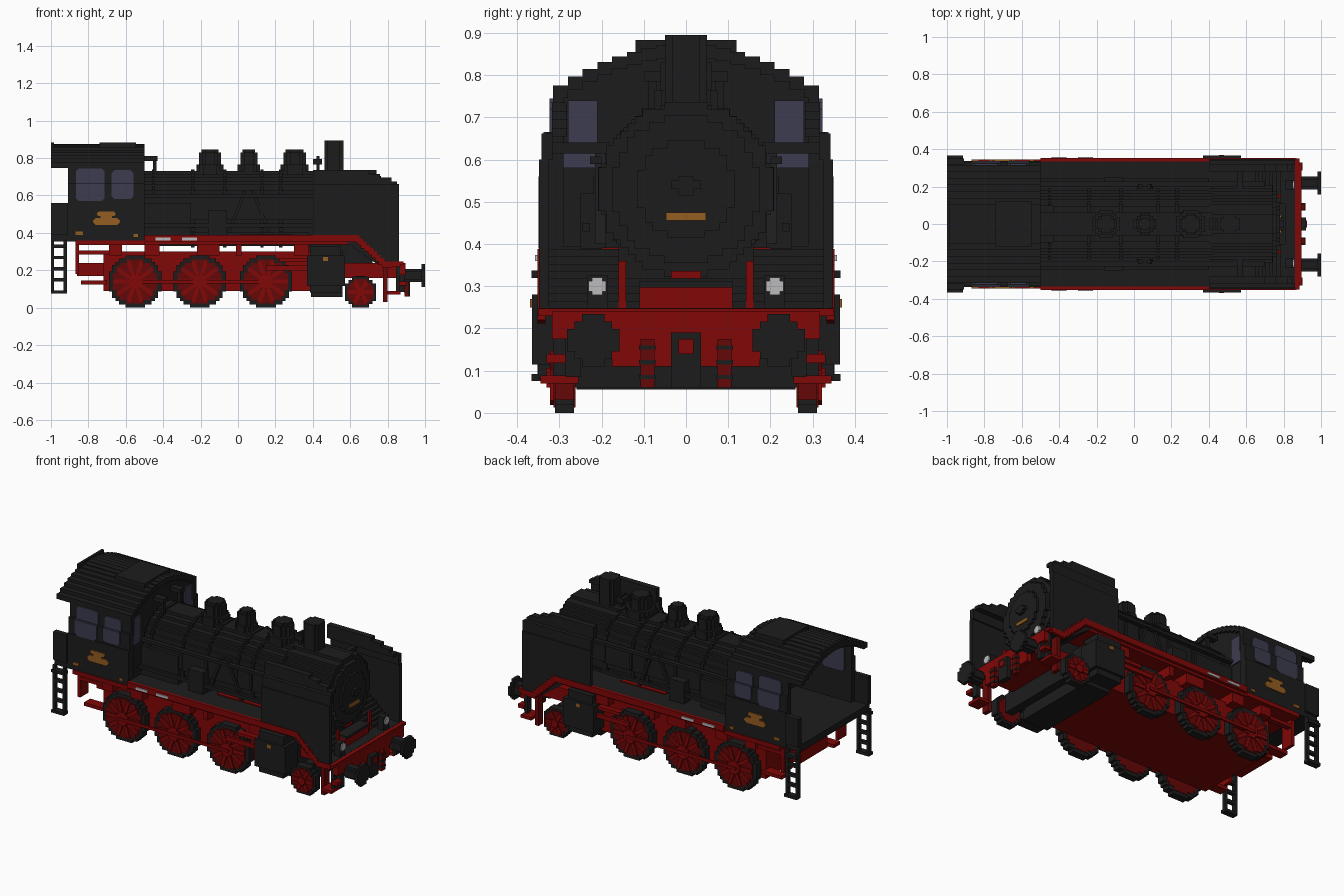
import bpy, bmesh, math
from mathutils import Vector

STEP = .0175  # step size of the blocky style
PLATE = .008  # thickness of painted plates

cube = bpy.data.objects.get("Cube")
if cube:
    bpy.data.objects.remove(cube)


def material(name, red, green, blue):
    colour = (red, green, blue, 1)
    made = bpy.data.materials.new(name)
    made.use_nodes = True
    made.diffuse_color = colour
    made.node_tree.nodes["Principled BSDF"].inputs["Base Color"].default_value = colour
    return made


BLACK = material("black", .012, .012, .012)
RED = material("red", .22, .002, .002)
DARK_RED = material("dark red", .13, .002, .002)
GLASS = material("window blue", .045, .045, .08)
GOLD = material("gold", .3, .11, .015)
WHITE = material("pale grey", .5, .5, .5)


def prism(name, outlines, axis, low, high, colour, mirror=False):
    """Extrude outlines along an axis, optionally mirrored to the other side."""
    if not isinstance(outlines[0], list):
        outlines = [outlines]
    place = {"x": lambda point, depth: (depth, point[0], point[1]),
             "y": lambda point, depth: (point[0], depth, point[1]),
             "z": lambda point, depth: (point[0], point[1], depth)}[axis]
    bm = bmesh.new()
    for outline in outlines:
        points = [p for i, p in enumerate(outline) if math.dist(p, outline[i - 1]) > STEP / 1000]
        for side in ((1, -1) if mirror else (1,)):
            start, end = [[bm.verts.new(place(p, depth)) for p in points] for depth in (low, high)]
            for vert in start + end:
                vert.co.y *= side
            bm.faces.new(start)
            bm.faces.new(end)
            for i in range(len(start)):
                bm.faces.new((start[i - 1], start[i], end[i], end[i - 1]))
    bmesh.ops.recalc_face_normals(bm, faces=bm.faces)
    mesh = bpy.data.meshes.new(name)
    bm.to_mesh(mesh)
    bm.free()
    mesh.materials.append(colour)
    bpy.context.scene.collection.objects.link(bpy.data.objects.new(name, mesh))


def rect(left, right, bottom, top):
    return [(left, bottom), (right, bottom), (right, top), (left, top)]


def box(name, x, y, z, colour, mirror=False):
    prism(name, rect(*x, *z), "y", *y, colour, mirror)


def middle_box(name, x, half_width, z, colour):
    box(name, x, (-half_width, half_width), z, colour)


def pair(name, x, y, z, colour):
    box(name, x, y, z, colour, mirror=True)


def disc(across, up, radius):
    """Stair-step circle."""
    count = max(5, round(2 * radius / STEP))
    height = 2 * radius / count
    odd = count % 2 / 2
    right, left = [], []
    for i in range(count):
        low = i * height - radius
        chord = math.sqrt(radius ** 2 - (low + height / 2) ** 2)
        width = (round(chord / height - odd) + odd) * height
        for level in (up + low, up + low + height):
            right.append((across + width, level))
            left.append((across - width, level))
    return right + left[::-1]


# Boiler, smokebox and bands
AXIS = .53
prism("boiler", disc(0, AXIS, .2), "x", -.5, .42, BLACK)
prism("smokebox", disc(0, AXIS, .207), "x", .4, .74, BLACK)
for i, x in enumerate((-.46, -.25, -.08, .12, .22)):
    prism(f"boiler_band_{i}", disc(0, AXIS, .208), "x", x, x + STEP, BLACK)
prism("smokebox_door", disc(0, AXIS, .175), "x", .74, .765, BLACK)
prism("door_centre", disc(0, AXIS, .115), "x", .765, .78, BLACK)
middle_box("door_handle", (.78, .8), 2 * STEP, (.53, .55), BLACK)
middle_box("door_latch", (.78, .8), STEP, (.515, .56), BLACK)
middle_box("front_plate", (.78, .78 + PLATE), .047, (.456, .475), GOLD)
middle_box("firebox", (-.5, -.25), .22, (.37, .56), BLACK)

# Chimney and domes
prism("chimney", disc(.513, 0, .05), "z", .7, .895, BLACK)
for i, (x, radius) in enumerate(((-.15, .058), (.058, .045), (.303, .06))):
    prism(f"dome_base_{i}", disc(x, 0, radius + .015), "z", .7, .765, BLACK)
    prism(f"dome_{i}", disc(x, 0, radius), "z", .765, .83, BLACK)
    prism(f"dome_cap_{i}", disc(x, 0, radius - .012), "z", .83, .846, BLACK)
middle_box("bell_post", (.42, .437), .02, (.73, .81), BLACK)
middle_box("bell", (.4, .45), .03, (.765, .795), BLACK)
pair("whistle", (-.5, -.43), (.06, .1), (.785, .81), BLACK)
pair("whistle_post", (-.455, -.437), (.07, .09), (.7, .785), BLACK)

# Pipes along and down the boiler
pair("hand_rail", (-.5, .7), (.2, .228), (.59, .607), BLACK)
pair("long_pipe", (-.5, .4), (.228, .245), (.43, .45), BLACK)
pair("air_pump", (-.16, -.06), (.19, .25), (.39, .52), BLACK)
for name, foot in (("rear_sand_pipe", -.06), ("front_sand_pipe", .16)):
    top = .05 + (foot - .05) * .2
    slope = [(top, .62), (top + STEP, .62), (foot + STEP, .4), (foot, .4)]
    prism(name, slope, "y", .19, .215, BLACK, mirror=True)


# Cab with open back and arched roof
def arch(drop):
    """Half of a stair-step arch, from the eaves to the ridge."""
    points, level = [], None
    for i in range(9, -1, -1):
        width = i * 2 * STEP
        if level:
            points.append((width, level))
        level = .875 - width ** 2 - drop
        points.append((width, level))
    return points


prism("cab_roof", arch(0) + arch(.03)[::-1], "x", -1, -.5, BLACK, mirror=True)
middle_box("roof_hatch", (-.74, -.545), .12, (.855, .883), BLACK)
middle_box("roof_rear_lip", (-1, -.985), .12, (.855, .883), BLACK)
for name, z, outside in (("bottom", (.36, .57), .338), ("middle", (.57, .665), .33), ("top", (.665, .77), .315)):
    pair(f"cab_side_{name}", (-.91, -.5), (.29, outside), z, BLACK)
    middle_box(f"cab_front_{name}", (-.535, -.512), outside - PLATE, z, BLACK)
prism("cab_front_arch", [(0, .76), (.315, .76)] + arch(.01), "x", -.535, -.512, BLACK, mirror=True)
middle_box("cab_floor", (-1, -.5), .335, (.355, .395), BLACK)
pair("rear_side_panel", (-1, -.91), (.318, .35), (.39, .56), BLACK)
prism("boiler_back", disc(0, .55, .17), "x", -.6, -.535, BLACK)


def pane(left, right, bottom, top, low_cut=.015, high_cut=.015):
    """Rectangle with cut corners."""
    return [(left + low_cut, bottom), (right - low_cut, bottom), (right, bottom + low_cut),
            (right, top - high_cut), (right - high_cut, top), (left + high_cut, top),
            (left, top - high_cut), (left, bottom + low_cut)]


# Windows, following the step in the cab wall
wide, narrow, ledge = (-.865, -.715), (-.675, -.56), .665
lower = [pane(*wide, .57, ledge, high_cut=0), pane(*narrow, .58, ledge, high_cut=0)]
upper = [pane(*wide, ledge, .745, low_cut=0), pane(*narrow, ledge, .735, low_cut=0)]
front = [rect(.21, .3, .58, .64), rect(.21, .28, .64, .74)]
for name, panes, axis, face in (("lower_windows", lower, "y", .33), ("upper_windows", upper, "y", .315),
                                ("windows_inside", lower + upper, "y", .283),
                                ("front_windows", front, "x", -.512),
                                ("front_windows_inside", front, "x", -.542)):
    prism("cab_" + name, panes, axis, face, face + PLATE, GLASS, mirror=True)
plates = [pane(-.775, -.63, .442, .48), pane(-.755, -.655, .49, .513, PLATE, PLATE),
          rect(-.735, -.675, .48, .49), rect(-.87, -.83, .39, .407), rect(-.56, -.535, .377, .393)]
prism("cab_plates", plates, "y", .337, .337 + PLATE, GOLD, mirror=True)

# Running board with red edge stepping down at the front
stair = [(.63, .388)]
for i in range(8):
    x, z = stair[-1]
    stair += [(x + .019, z), (x + .019, z - STEP)]
under = [(x - .012, z - .036) for x, z in stair[::-1]]
edge = [(-.5, .388)] + stair + [(.87, .248), (.87, .22)] + under + [(-.5, .352)]
prism("running_board_edge", edge, "y", .333, .352, RED, mirror=True)
pair("cab_sill", (-.87, -.5), (.29, .345), (.335, .36), RED)
pair("running_board", (-.5, .64), (.15, .334), (.358, .386), BLACK)
pair("board_underside", (-.87, .6), (.1, .332), (.338, .357), RED)
pair("board_inlay", (0, .3), (.16, .2), (.378, .392), RED)
apron = [(.58, .386)] + stair + [(.86, .248), (.86, .235), (.74, .235), (.58, .35)]
prism("front_apron", apron, "y", -.334, .334, BLACK)
signs = [rect(x, x + .08, .36, .374) for x in (-.44, -.3)]
prism("edge_signs", signs, "y", .35, .35 + PLATE, WHITE, mirror=True)

# Smoke deflectors leaning inward at the top
prism("deflector_lower", [(.4, .388)] + stair + [(.86, .248), (.86, .6), (.4, .6)],
      "y", .325, .348, BLACK, mirror=True)
pair("deflector_middle", (.4, .86), (.315, .342), (.6, .662), BLACK)
for i, front_end in enumerate((.85, .82, .76, .7)):
    z = .655 + i * .02
    pair(f"deflector_top_{i}", (.4, front_end), (.282, .318), (z, z + .02), BLACK)
pair("deflector_stay", (.55, .58), (.18, .32), (.615, .64), BLACK)

# Red frame under the boiler
middle_box("main_frame", (-.72, .42), .262, (.09, .3), RED)
middle_box("rear_frame", (-.86, -.72), .13, (.17, .24), RED)
pair("rear_bracket", (-.87, -.85), (.22, .3), (.18, .34), RED)
pair("rear_rail", (-.86, -.62), (.27, .3), (.285, .305), RED)
pair("rear_low_rail", (-.84, -.7), (.22, .28), (.125, .145), RED)
for i, (x, length) in enumerate(((-.69, .07), (-.5, .08), (-.22, .12), (-.01, .03), (.3, .08))):
    pair(f"board_bracket_{i}", (x, x + length), (.22, .32), (.28, .345), RED)
middle_box("front_frame", (.55, .87), .2, (.16, .24), RED)
middle_box("saddle", (.38, .72), .16, (.24, .4), BLACK)


# Spoked wheels standing on the rails
def wheel(name, x, radius, spokes):
    prism(name + "_tyre", disc(x, radius, radius), "y", .265, .31, BLACK, mirror=True)
    prism(name + "_disc", disc(x, radius, radius * .84), "y", .262, .314, DARK_RED, mirror=True)
    bars, centre = [], Vector((x, radius))
    for i in range(spokes):
        angle = math.pi * i / spokes
        along = Vector((math.cos(angle), math.sin(angle))) * radius * .82
        across = along.orthogonal().normalized() * .011
        corners = (along + across, across - along, -along - across, along - across)
        bars.append([tuple(centre + corner) for corner in corners])
    prism(name + "_spokes", bars, "y", .313, .322, RED, mirror=True)
    prism(name + "_hub", disc(x, radius, radius * .28), "y", .313, .33, RED, mirror=True)


for i, x in enumerate((-.55, -.205, .15)):
    wheel(f"driving_wheel_{i}", x, .14, spokes=5)
wheel("leading_wheel", .655, .083, spokes=3)
middle_box("leading_axle", (.63, .68), .265, (.06, .17), BLACK)
pair("coupling_rod", (-.57, .17), (.328, .338), (.13, .147), RED)
pair("main_rod", (.15, .38), (.32, .336), (.2, .225), RED)
pair("slide_bar", (.22, .38), (.29, .325), (.245, .265), RED)

# Cylinders
pair("cylinder", (.385, .55), (.24, .35), (.08, .33), BLACK)
pair("cylinder_cover", (.368, .572), (.24, .365), (.115, .28), BLACK)
middle_box("cylinder_bridge", (.39, .56), .26, (.056, .3), BLACK)
pair("cylinder_badge", (.455, .48), (.364, .37), (.25, .27), GOLD)

# Front beam, buffers and coupling
middle_box("beam_lip", (.85, .885), .35, (.23, .247), RED)
middle_box("beam_top", (.865, .895), .318, (.175, .24), RED)
middle_box("beam_lower", (.865, .895), .175, (.11, .18), RED)
pair("beam_end", (.86, .9), (.285, .33), (.118, .14), RED)
pair("beam_hanger", (.865, .89), (.25, .285), (.085, .18), BLACK)
pair("rail_guard", (.775, .8), (.265, .31), (.03, .24), DARK_RED)
pair("front_step", (.8, .87), (.255, .345), (.07, .088), RED)
pair("front_step_hanger", (.845, .865), (.285, .315), (.085, .24), BLACK)
prism("buffer_stem", disc(.22, .172, .035), "x", .89, .985, BLACK, mirror=True)
prism("buffer_head", disc(.22, .172, .062), "x", .98, 1, BLACK, mirror=True)
pair("hose", (.89, .915), (.075, .108), (.06, .175), DARK_RED)
for i in range(3):
    z = .08 + i * 2 * STEP
    pair(f"hose_hoop_{i}", (.888, .918), (.072, .111), (z, z + .01), BLACK)
middle_box("coupling_hook", (.89, .92), 2 * STEP, (.06, .19), BLACK)
middle_box("hook_pin", (.919, .926), STEP, (.14, .175), RED)
middle_box("step_block", (.75, .8), .11, (.24, .297), RED)
middle_box("step_tread", (.74, .81), .11, (.297, .312), BLACK)
middle_box("saddle_mark", (.735, .745), 2 * STEP, (.318, .336), RED)
pair("front_post", (.77, .785), (.142, .16), (.24, .36), RED)
pair("lamp_body", (.81, .85), (.185, .235), (.24, .325), BLACK)
prism("lamp_glass", disc(.21, .3, .021), "x", .85, .85 + PLATE, WHITE, mirror=True)

# Rear ladders
rails = [rect(x, x + STEP, .08, .36) for x in (-1, -.933)]
rungs = [rect(-.99, -.925, z, z + STEP) for z in (.14, .2, .26)]
prism("rear_ladder", rails + rungs, "y", .33, .352, BLACK, mirror=True)
treads = [rect(-1, -.915, z, z + STEP) for z in (.075, .32)]
prism("ladder_treads", treads, "y", .328, .366, BLACK, mirror=True)
